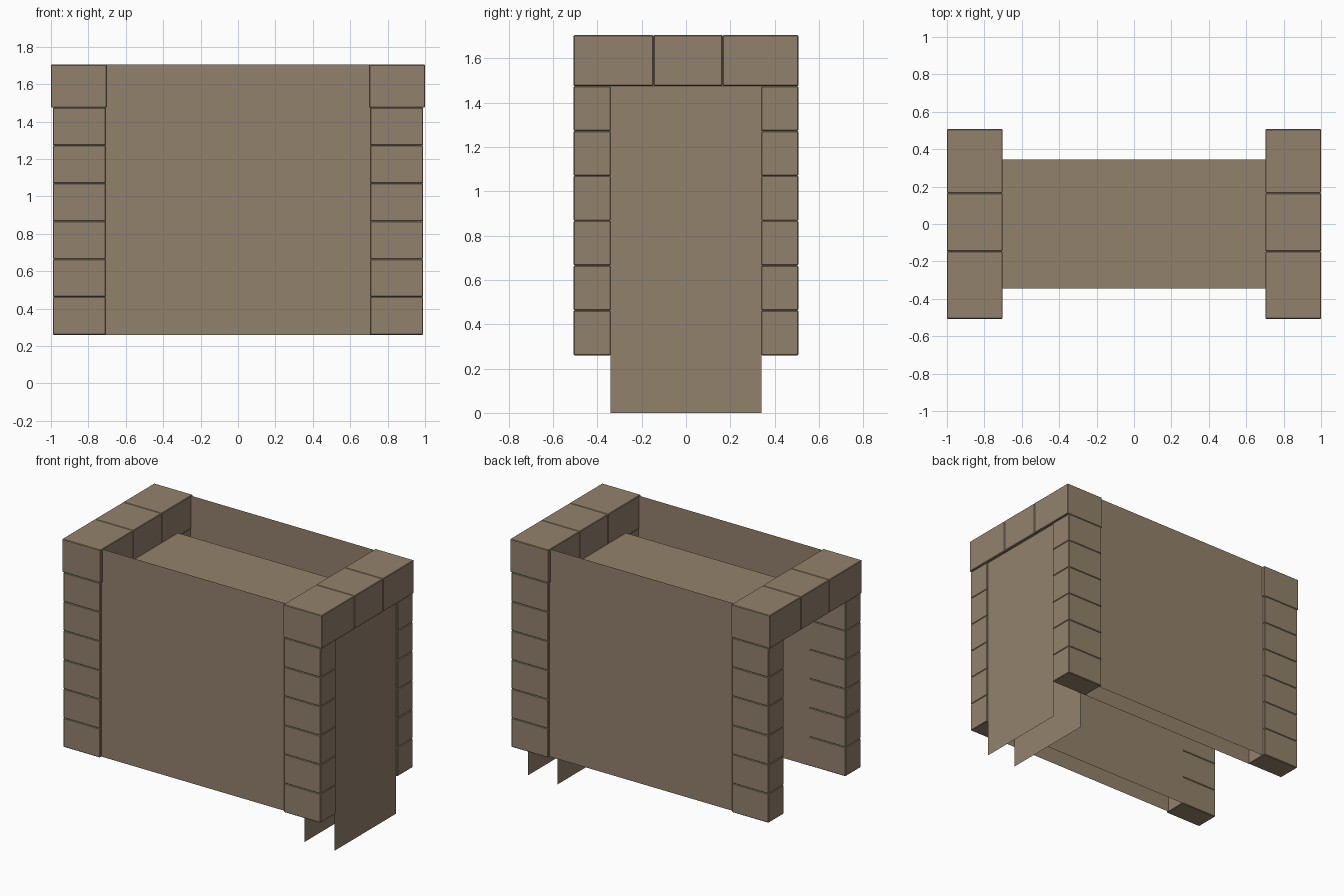
import bpy, bmesh
from mathutils import Vector

if "Cube" in bpy.data.objects:
    bpy.data.objects.remove(bpy.data.objects["Cube"])

stone = bpy.data.materials.new("brown stone")
stone.diffuse_color = (0.29, 0.222, 0.15, 1)
stone.use_nodes = True
stone.node_tree.nodes["Principled BSDF"].inputs["Base Color"].default_value = stone.diffuse_color


def finish(bm, name):
    mesh = bpy.data.meshes.new(name)
    bm.to_mesh(mesh)
    bm.free()
    mesh.materials.append(stone)
    ob = bpy.data.objects.new(name, mesh)
    bpy.context.collection.objects.link(ob)
    return ob


def blocks(name, boxes):
    """Separate stone blocks, each with a thin chamfer."""
    bm = bmesh.new()
    for lo, hi in boxes:
        lo, hi = Vector(lo), Vector(hi)
        verts = bmesh.ops.create_cube(bm, size=1)["verts"]
        for v in verts:
            v.co = (lo + hi) / 2 + v.co * (hi - lo)
    ob = finish(bm, name)
    bev = ob.modifiers.new("chamfer", 'BEVEL')
    bev.width = 0.004
    bev.segments = 1
    return ob


def panel(name, origin, u, v):
    """Single flat sheet spanned by two edges."""
    bm = bmesh.new()
    o, u, v = Vector(origin), Vector(u), Vector(v)
    bm.faces.new([bm.verts.new(p) for p in (o, o + u, o + u + v, o + v)])
    return finish(bm, name)


base, shoulder, top = 0.26, 1.475, 1.705
step = (shoulder - base) / 6

for sx, xs in ((-1, "left"), (1, "right")):
    x0, x1 = sorted((sx * 0.708, sx * 0.99))
    # corner columns of six stacked blocks
    for sy, ys in ((-1, "front"), (1, "back")):
        y0, y1 = sorted((sy * 0.34, sy * 0.507))
        blocks(f"{ys}_{xs}_column",
               [((x0, y0, base + i * step), (x1, y1, base + (i + 1) * step))
                for i in range(6)])
    # lintel of three blocks across each end
    cuts = (-0.507, -0.147, 0.165, 0.507)
    x0, x1 = sorted((sx * 0.703, sx * 1.0))
    blocks(f"{xs}_lintel",
           [((x0, a, shoulder), (x1, b, top)) for a, b in zip(cuts, cuts[1:])])

# outer and inner side walls
for sy, ys in ((-1, "front"), (1, "back")):
    w = sy * -1.43  # run direction keeps outer normals outward
    panel(f"{ys}_outer_wall", (-w / 2, sy * 0.487, base), (w, 0, 0), (0, 0, top - base))
    panel(f"{ys}_inner_wall", (w / 2, sy * 0.342, base), (-w, 0, 0), (0, 0, 1.5 - base))

# ceiling sheet between the inner walls
panel("ceiling", (-0.703, -0.345, 1.5), (1.406, 0, 0), (0, 0.69, 0))

# two door sheets closing the right end
for name, x in (("inner_door", 0.75), ("outer_door", 0.98)):
    panel(name, (x, -0.34, 0), (0, 0.68, 0), (0, 0, 1.475))
